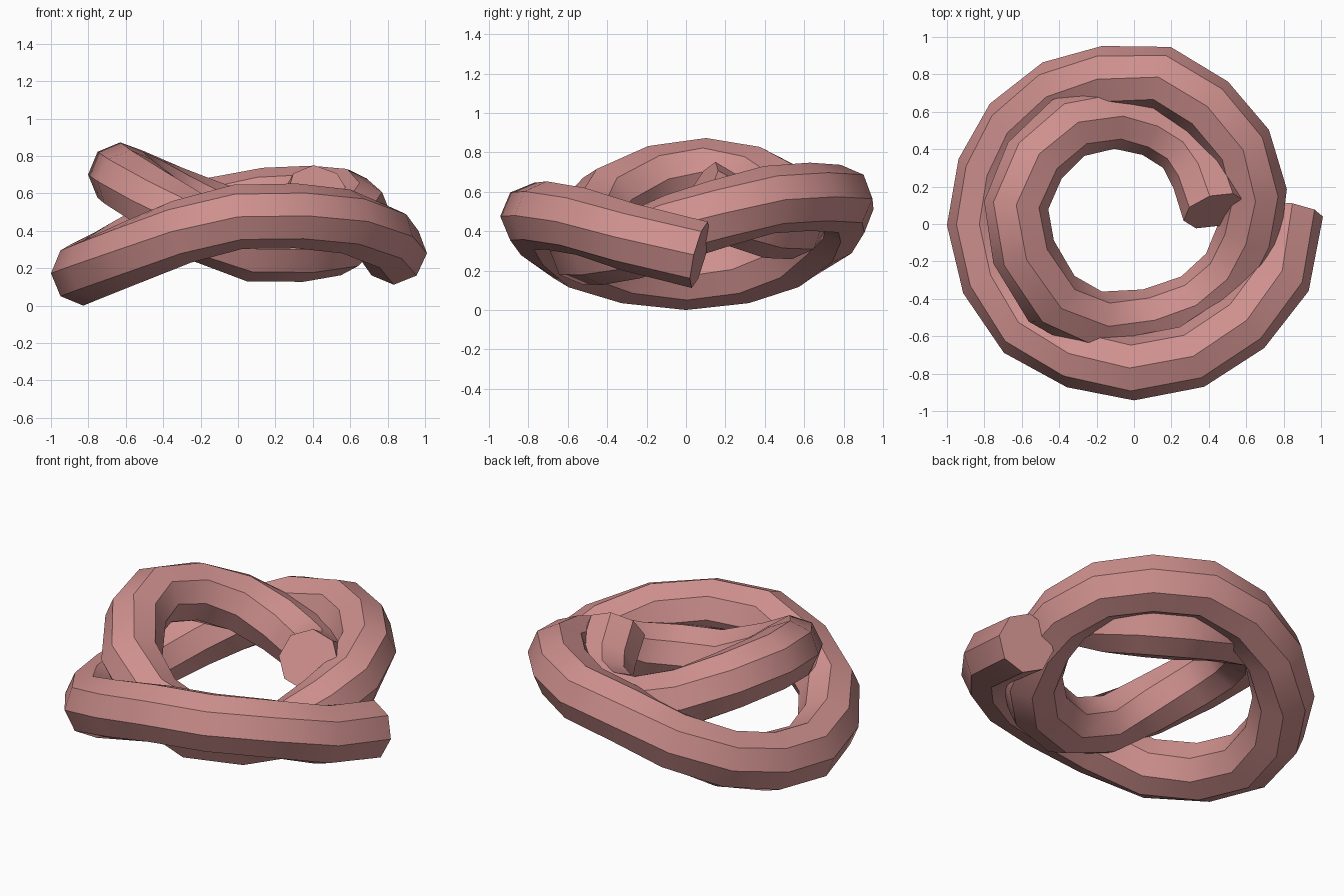
import bpy, bmesh, math
from mathutils import Vector

if "Cube" in bpy.data.objects:
    bpy.data.objects.remove(bpy.data.objects["Cube"])

SIDES, RADIUS = 8, 0.173

# Centre line of the coil, from the outer end round two turns to the inner end
PATH = [
    (.84, .07, .28), (.775, -.29, .37), (.58, -.535, .45), (.31, -.71, .48),
    (0, -.77, .475), (-.30, -.71, .395), (-.58, -.56, .28), (-.755, -.30, .205),
    (-.827, 0, .173), (-.775, .29, .205), (-.64, .53, .28), (-.41, .71, .40),
    (-.15, .78, .51), (.15, .78, .565), (.39, .63, .575), (.57, .42, .56),
    (.645, .17, .49), (.615, -.05, .42), (.525, -.26, .33), (.34, -.43, .30),
    (.08, -.52, .30), (-.21, -.53, .41), (-.44, -.40, .56), (-.59, -.15, .665),
    (-.63, .10, .70), (-.53, .34, .66), (-.35, .515, .575), (-.11, .575, .48),
    (.11, .53, .43), (.28, .42, .435), (.37, .26, .49), (.43, .07, .60),
]


def tube(name, path, radius, sides, mat):
    pts = [Vector(p) for p in path]
    bm = bmesh.new()
    rings = []
    for i, p in enumerate(pts):
        t = (pts[min(i + 1, len(pts) - 1)] - pts[max(i - 1, 0)]).normalized()
        side = t.cross(Vector((0, 0, 1))).normalized()
        up = side.cross(t)
        rings.append([bm.verts.new(p + radius * (math.cos(a) * side + math.sin(a) * up))
                      for a in (2 * math.pi * k / sides for k in range(sides))])
    for a, b in zip(rings, rings[1:]):
        for k in range(sides):
            n = (k + 1) % sides
            bm.faces.new((a[k], a[n], b[n], b[k]))
    # flat end caps
    bm.faces.new(rings[0])
    bm.faces.new(rings[-1])
    bmesh.ops.recalc_face_normals(bm, faces=bm.faces[:])
    me = bpy.data.meshes.new(name)
    bm.to_mesh(me)
    bm.free()
    ob = bpy.data.objects.new(name, me)
    bpy.context.collection.objects.link(ob)
    me.materials.append(mat)
    return ob


pink = bpy.data.materials.new("sausage pink")
pink.diffuse_color = (0.62, 0.28, 0.27, 1)
pink.use_nodes = True
pink.node_tree.nodes["Principled BSDF"].inputs["Base Color"].default_value = pink.diffuse_color

coil = tube("coiled_sausage", PATH, RADIUS, SIDES, pink)
bpy.context.view_layer.objects.active = coil
coil.select_set(True)
bpy.ops.object.shade_smooth_by_angle(angle=math.radians(40))
